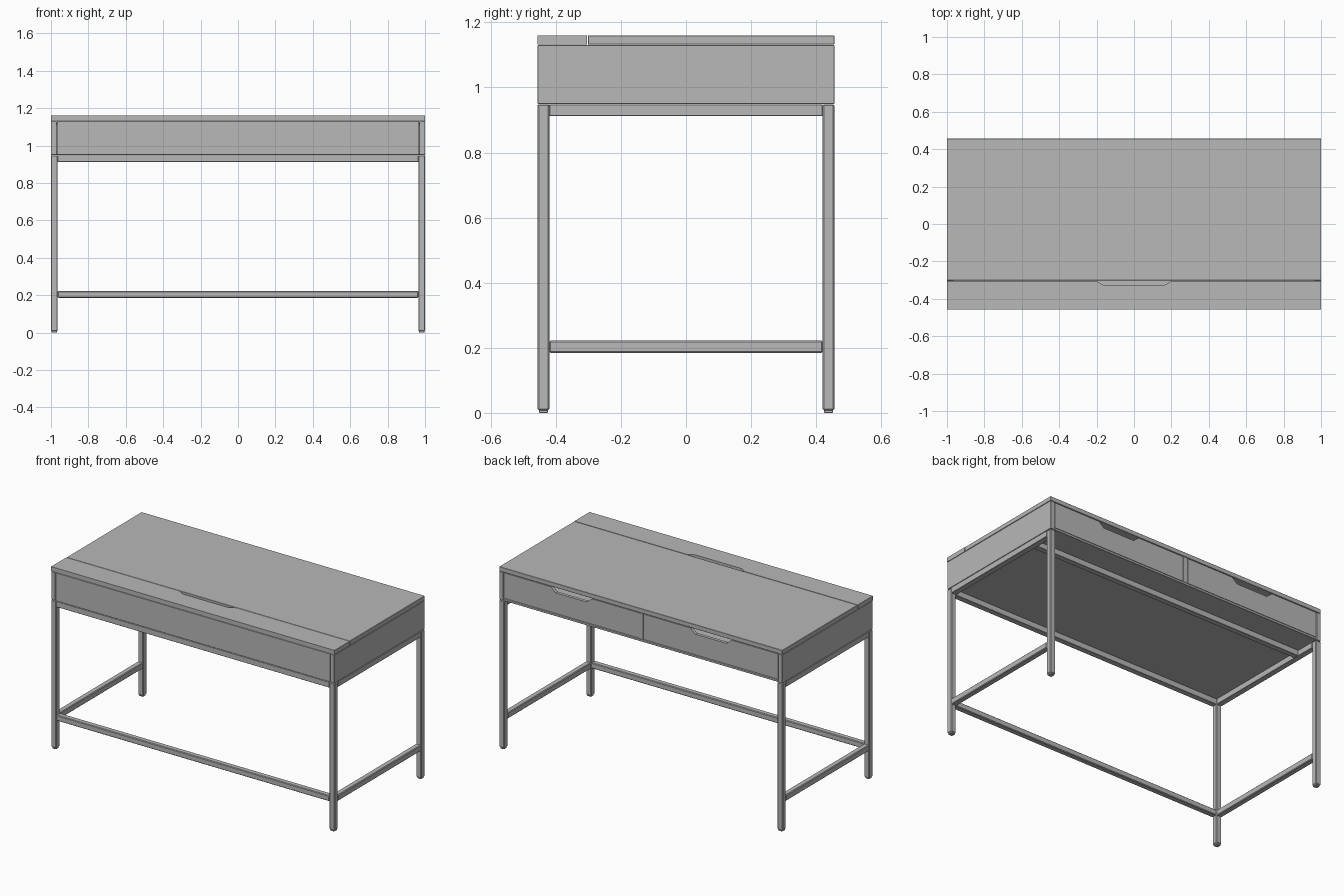
import bpy
import bmesh
from mathutils import Vector

old = bpy.data.objects.get("Cube")
if old:
    bpy.data.objects.remove(old, do_unlink=True)

grey = bpy.data.materials.new("plain_grey")
grey.use_nodes = True
colour = (0.48, 0.48, 0.48, 1)
grey.diffuse_color = colour
grey.node_tree.nodes["Principled BSDF"].inputs["Base Color"].default_value = colour


def finish(name, bm, bevel=0.0):
    bmesh.ops.recalc_face_normals(bm, faces=bm.faces)
    if bevel:
        bmesh.ops.bevel(bm, geom=bm.edges[:], offset=bevel, segments=1,
                        affect='EDGES', clamp_overlap=True)
    mesh = bpy.data.meshes.new(name)
    bm.to_mesh(mesh)
    bm.free()
    mesh.materials.append(grey)
    obj = bpy.data.objects.new(name, mesh)
    bpy.context.collection.objects.link(obj)
    return obj


def box(name, x, y, z, bevel=0.0015):
    """Box from (min, max) ranges."""
    bm = bmesh.new()
    bmesh.ops.create_cube(bm, size=1)
    for v in bm.verts:
        v.co = [lo + (c + 0.5) * (hi - lo) for c, (lo, hi) in zip(v.co, (x, y, z))]
    return finish(name, bm, bevel)


def notched_plate(name, x, v_range, notch_top, notch_base, depth, place, thick):
    """Plate with a tapered grip notch in the middle of its upper edge."""
    mid = sum(x) / 2
    lo, hi = v_range
    outline = [(x[0], lo), (x[1], lo), (x[1], hi),
               (mid + notch_top, hi), (mid + notch_base, hi - depth),
               (mid - notch_base, hi - depth), (mid - notch_top, hi), (x[0], hi)]
    bm = bmesh.new()
    face = bm.faces.new([bm.verts.new(place(u, v)) for u, v in outline])
    new = bmesh.ops.extrude_face_region(bm, geom=[face])["geom"]
    bmesh.ops.translate(bm, vec=Vector(thick),
                        verts=[g for g in new if isinstance(g, bmesh.types.BMVert)])
    return finish(name, bm)


W, D = 1.0, 0.456            # half width, half depth
TUBE = 0.036                 # frame tube size
BODY, TOP, HEIGHT = 0.95, 1.13, 1.16
IN_X, IN_Y = W - TUBE, D - TUBE
SLIT = -0.304

# Table top and the hinged flap in front of it
box("table_top", (-W, W), (SLIT + 0.003, D), (TOP + 0.002, HEIGHT))
notched_plate("front_flap", (-W, W), (-D, SLIT), 0.2, 0.165, 0.022,
              lambda u, v: (u, v, TOP + 0.002), (0, 0, HEIGHT - TOP - 0.002))

# Case
PANEL = 0.03
edge = W - PANEL
box("front_panel", (-edge + 0.001, edge - 0.001), (-D, -D + PANEL), (BODY, TOP))
box("bottom_panel", (-edge, edge), (-D + PANEL, D), (BODY, BODY + 0.014))
box("drawer_divider", (-0.016, 0.016), (-0.24, D), (BODY + 0.014, TOP))
box("compartment_floor", (-edge, edge), (-D + PANEL, -0.24), (TOP - 0.02, TOP - 0.004))
box("compartment_wall", (-edge, edge), (-0.255, -0.24), (BODY + 0.014, TOP - 0.02))

# Legs, rails and drawers on both sides
for s, side in ((1, "left"), (-1, "right")):
    def span(a, b):
        return tuple(sorted((s * a, s * b)))

    box(side + "_side_panel", span(edge, W), (-D, D), (BODY, TOP))

    for t, end in ((-1, "front"), (1, "back")):
        ly = tuple(sorted((t * IN_Y, t * D)))
        box(f"{end}_{side}_leg", span(IN_X, W), ly, (0.008, BODY - 0.002), 0.004)
        fy = tuple(sorted((t * (IN_Y + 0.004), t * (D - 0.004))))
        box(f"{end}_{side}_foot", span(IN_X + 0.004, W - 0.004), fy, (0, 0.01))

    box(side + "_upper_rail", span(IN_X, W), (-IN_Y, IN_Y), (BODY - TUBE - 0.002, BODY - 0.002))
    box(side + "_lower_rail", span(IN_X, W), (-IN_Y, IN_Y), (0.184, 0.222), 0.004)

    # Drawer front with its grip notch, then the tray behind it
    dx = span(0.019, edge - 0.003)
    z0, z1 = BODY + 0.017, TOP - 0.002
    notched_plate(side + "_drawer_front", dx, (z0, z1), 0.145, 0.11, 0.03,
                  lambda u, v: (u, D - 0.022, v), (0, 0.02, 0))
    tray_y = (-0.2, D - 0.022)
    box(side + "_drawer_base", dx, tray_y, (z0, z0 + 0.01))
    box(side + "_drawer_rear", dx, (-0.21, -0.2), (z0, z1 - 0.04))
    for k, x in enumerate(dx):
        inner = x + (0.012 if k == 0 else -0.012)
        box(f"{side}_drawer_wall_{k + 1}", tuple(sorted((x, inner))), tray_y, (z0, z1 - 0.04))

# Cross rails of the frame
upper = (BODY - TUBE - 0.002, BODY - 0.002)
box("front_upper_rail", (-IN_X, IN_X), (-D, -IN_Y), upper)
box("rear_cross_rail", (-IN_X, IN_X), (0.265, 0.3), upper)
box("front_lower_rail", (-IN_X, IN_X), (-D, -IN_Y), (0.186, 0.222), 0.004)
